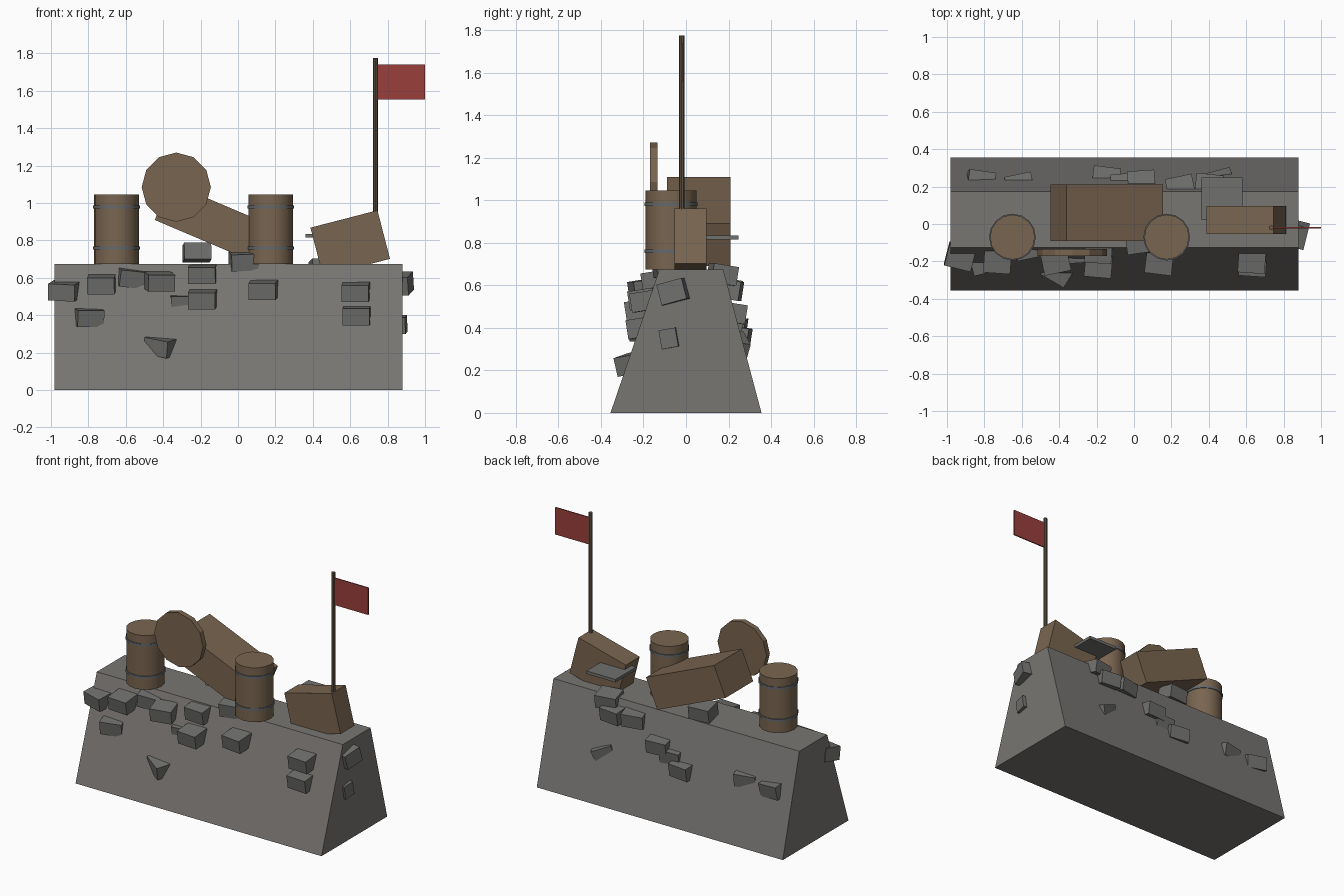
import bpy
import bmesh
from math import radians, pi
from mathutils import Vector, Matrix, Euler

default_cube = bpy.data.objects.get("Cube")
if default_cube:
    bpy.data.objects.remove(default_cube, do_unlink=True)


def make_material(name, colour):
    material = bpy.data.materials.new(name)
    material.use_nodes = True
    rgba = (*colour, 1)
    material.diffuse_color = rgba
    shader = next(n for n in material.node_tree.nodes if n.type == "BSDF_PRINCIPLED")
    shader.inputs["Base Color"].default_value = rgba
    return material


WALL = make_material("wall grey", (0.19, 0.18, 0.17))
STONE = make_material("stone grey", (0.16, 0.16, 0.155))
WOOD = make_material("brown wood", (0.19, 0.13, 0.08))
POLE = make_material("dark pole wood", (0.13, 0.1, 0.065))
METAL = make_material("band metal", (0.13, 0.14, 0.15))
CLOTH = make_material("red cloth", (0.32, 0.05, 0.045))


def finish(name, bm, material):
    bmesh.ops.recalc_face_normals(bm, faces=bm.faces)
    mesh = bpy.data.meshes.new(name)
    bm.to_mesh(mesh)
    bm.free()
    mesh.materials.append(material)
    obj = bpy.data.objects.new(name, mesh)
    bpy.context.collection.objects.link(obj)
    return obj


def box(name, centre, size, material, turn=(0, 0, 0)):
    bm = bmesh.new()
    bmesh.ops.create_cube(bm, size=1, matrix=Matrix.Diagonal((*size, 1)))
    obj = finish(name, bm, material)
    obj.location = centre
    obj.rotation_euler = Euler([radians(a) for a in turn])
    return obj


def cylinder(name, centre, radius, height, material, sides=16, smooth=True):
    bm = bmesh.new()
    bmesh.ops.create_cone(bm, cap_ends=True, segments=sides, radius1=radius,
                          radius2=radius, depth=height)
    obj = finish(name, bm, material)
    obj.location = centre
    if smooth:
        bpy.ops.object.select_all(action="DESELECT")
        obj.select_set(True)
        bpy.context.view_layer.objects.active = obj
        bpy.ops.object.shade_smooth_by_angle(angle=radians(35))
    return obj


# Sloping wall: a profile extruded along x
LEFT, RIGHT, TOP = -0.98, 0.88, 0.675
FOOT, FRONT_TOP, BACK_TOP = 0.355, -0.125, 0.175
bm = bmesh.new()
profile = [(-FOOT, 0), (FOOT, 0), (BACK_TOP, TOP), (FRONT_TOP, TOP)]
end = bm.faces.new([bm.verts.new((LEFT, y, z)) for y, z in profile])
grown = bmesh.ops.extrude_face_region(bm, geom=[end])
bmesh.ops.translate(bm, vec=Vector((RIGHT - LEFT, 0, 0)),
                    verts=[v for v in grown["geom"] if isinstance(v, bmesh.types.BMVert)])
# the extrusion keeps the starting face, so the solid is closed
finish("wall", bm, WALL)


def front_y(z):
    return -FOOT + (FRONT_TOP + FOOT) * z / TOP


def back_y(z):
    return FOOT + (BACK_TOP - FOOT) * z / TOP


# Stones in the front slope: x, z, outward shift, roll, yaw
BLOCK = (0.145, 0.12, 0.09)
front_stones = [
    (-0.93, 0.53, 0, 3, -14), (-0.8, 0.39, -0.025, 0, 14),
    (-0.73, 0.565, 0.035, 0, -4), (-0.57, 0.6, -0.03, 6, 12),
    (-0.42, 0.58, 0.04, 0, 12), (-0.19, 0.62, 0, 0, -4),
    (-0.19, 0.485, 0.03, 0, -5), (-0.29, 0.465, -0.055, 0, 4),
    (0.135, 0.535, 0.03, 0, -7), (0.63, 0.525, 0.02, 0, -4),
    (0.635, 0.4, -0.005, 0, -4), (-0.41, 0.235, -0.03, 10, -30),
    (0.03, 0.69, -0.03, -2, 8),
]
for i, (x, z, out, roll, yaw) in enumerate(front_stones):
    box(f"front_stone_{i + 1}", (x, front_y(z) - out, z), BLOCK, STONE, (9, roll, yaw))

# Stones in the back slope
back_stones = [
    (-0.82, 0.4, -0.03, 6, -8), (-0.61, 0.41, -0.045, 0, 12),
    (-0.15, 0.36, -0.02, 0, -7), (-0.05, 0.42, -0.04, 0, 3),
    (0.04, 0.47, -0.01, 0, 4), (0.25, 0.585, -0.01, 0, 12),
    (0.4, 0.58, 0, 0, -6), (0.46, 0.65, -0.01, 0, 10),
    (0.45, 0.32, -0.05, 25, 15), (-0.22, 0.735, -0.03, 0, 5),
]
for i, (x, z, out, roll, yaw) in enumerate(back_stones):
    box(f"back_stone_{i + 1}", (x, back_y(z) + out, z), BLOCK, STONE, (-9, roll, yaw))

# Stones in the right-hand end
box("end_stone_upper", (0.87, -0.055, 0.57), (0.11, 0.125, 0.1), STONE, (15, 0, -14))
box("end_stone_lower", (0.845, -0.075, 0.35), (0.11, 0.08, 0.09), STONE, (10, 0, -8))

# Barrels with metal bands
for side, x in (("right", -0.65), ("left", 0.175)):
    y = -0.07
    cylinder(f"{side}_barrel", (x, y, 0.86), 0.12, 0.37, WOOD)
    for part, z in (("lower", 0.76), ("upper", 0.98)):
        cylinder(f"{side}_barrel_{part}_band", (x, y, z), 0.125, 0.016, METAL)

# Round wooden lid standing on edge
lid = cylinder("round_lid", (-0.33, -0.152, 1.085), 0.185, 0.036, WOOD, 12, False)
lid.rotation_euler.x = pi / 2

# Tilted crates and a flat slab through the smaller one
box("large_crate", (-0.145, 0.06, 0.9), (0.56, 0.3, 0.217), WOOD, (0, 23, 0))
box("small_crate", (0.6, 0.022, 0.785), (0.37, 0.15, 0.268), WOOD, (0, -14.5, 0))
box("flat_slab", (0.47, 0.135, 0.825), (0.22, 0.225, 0.02), STONE)

# Flag on its pole
cylinder("flag_pole", (0.735, -0.02, 1.34), 0.013, 0.87, POLE, 8)
box("flag", (0.871, -0.02, 1.647), (0.258, 0.008, 0.185), CLOTH)
